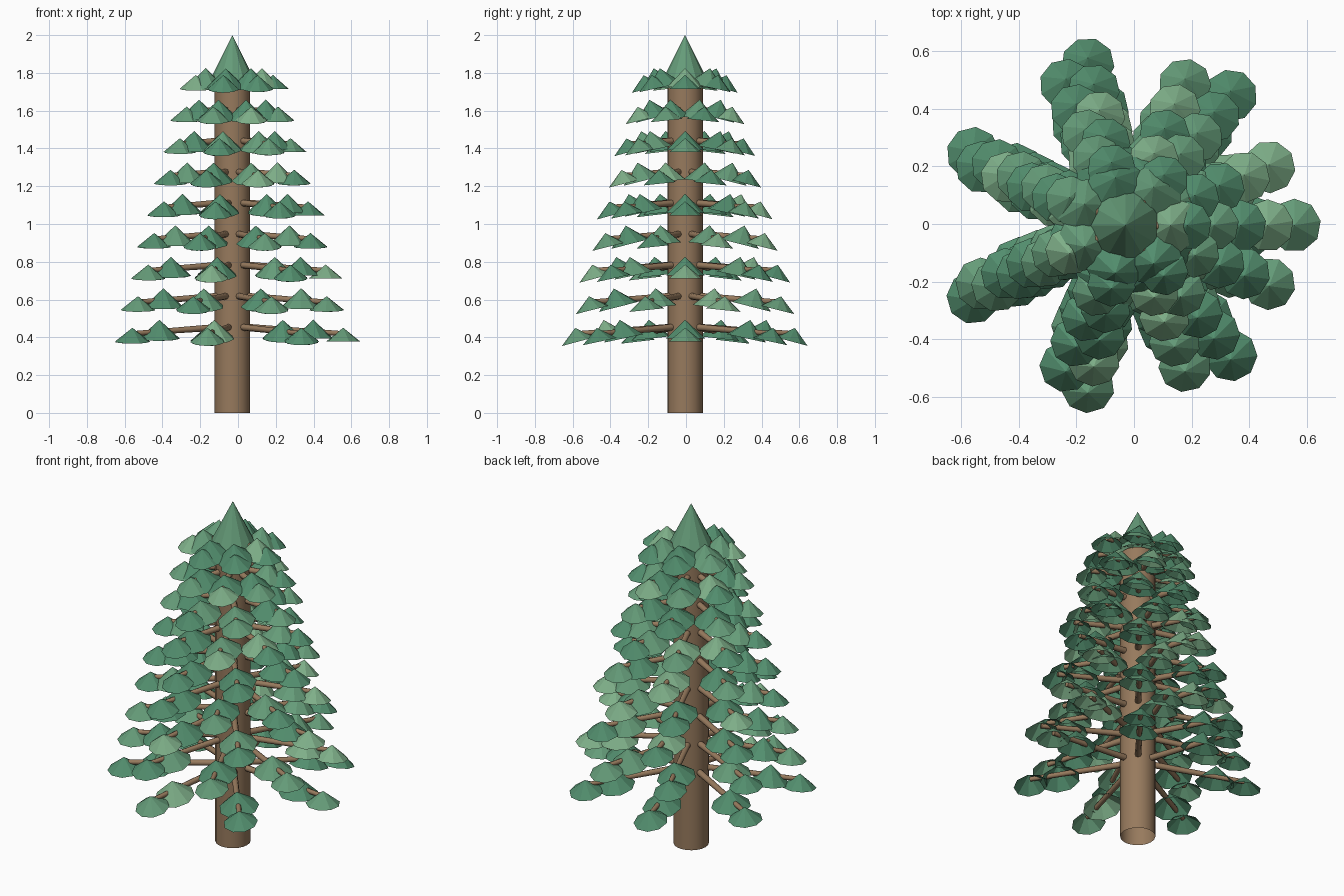
import bpy, bmesh, math, random
from mathutils import Matrix, Vector, Euler

if "Cube" in bpy.data.objects:
    bpy.data.objects.remove(bpy.data.objects["Cube"])

random.seed(4)
CX, CY = -0.03, -0.005
DROP = 0.06


def material(name, rgb):
    m = bpy.data.materials.new(name)
    m.diffuse_color = (*rgb, 1)
    m.use_nodes = True
    m.node_tree.nodes["Principled BSDF"].inputs["Base Color"].default_value = m.diffuse_color
    return m


def cone(bm, matrix, sides, r1, r2, depth, cap=False):
    bmesh.ops.create_cone(bm, cap_ends=cap, cap_tris=False, segments=sides,
                          radius1=r1, radius2=r2, depth=depth, matrix=matrix)


def finish(bm, name, mat, smooth=False):
    bmesh.ops.remove_doubles(bm, verts=bm.verts, dist=1e-5)
    me = bpy.data.meshes.new(name)
    bm.to_mesh(me)
    bm.free()
    me.materials.append(mat)
    ob = bpy.data.objects.new(name, me)
    bpy.context.collection.objects.link(ob)
    if smooth:
        bpy.context.view_layer.objects.active = ob
        ob.select_set(True)
        bpy.ops.object.shade_smooth_by_angle(angle=math.radians(50))
        ob.select_set(False)


bark = material("bark", (0.31, 0.195, 0.11))
greens = [material("needles_dark", (0.085, 0.27, 0.155)),
          material("needles_mid", (0.13, 0.33, 0.19)),
          material("needles_light", (0.21, 0.43, 0.25))]

# Trunk
bm = bmesh.new()
cone(bm, Matrix.Translation((CX, CY, 0.865)), 20, 0.094, 0.094, 1.73)
finish(bm, "trunk", bark, True)

# Treetop
bm = bmesh.new()
cone(bm, Matrix.Translation((CX, CY, 1.86)), 12, 0.14, 0, 0.28)
finish(bm, "treetop", greens[1])

# Tiers of drooping branches, each with an inner and an outer needle cone
branches = bmesh.new()
sprays = [bmesh.new() for _ in greens]
for tier in range(9):
    count = 8 if tier % 2 else 7
    z = 0.455 + 0.1645 * tier
    reach = 0.587 - 0.0465 * tier
    offset = math.pi / count if tier % 2 else 0
    for k in range(count):
        a = offset + math.tau * k / count
        out = Vector((math.cos(a), math.sin(a), 0))
        start = Vector((CX, CY, z)) + out * 0.06
        end = Vector((CX, CY, z - DROP * reach)) + out * reach
        d = end - start
        rot = d.to_track_quat('Z', 'Y').to_matrix().to_4x4()
        cone(branches, Matrix.Translation((start + end) / 2) @ rot,
             8, 0.018, 0.013, d.length, True)
        for f, r, h, lift in ((0.73, 0.108, 0.1, 0.014), (1.0, 0.093, 0.074, -0.006)):
            p = Vector((CX, CY, z - DROP * reach * f + lift)) + out * reach * f
            tilt = Euler((-0.27 * math.sin(a), 0, 0)).to_matrix().to_4x4()
            spin = Matrix.Rotation(a, 4, 'Z')
            bm = sprays[random.choice((0, 0, 1, 0, 2))]
            cone(bm, Matrix.Translation(p) @ tilt @ spin, 9,
                 r - 0.001 * tier, 0, h)

finish(branches, "branches", bark, True)
for bm, mat in zip(sprays, greens):
    finish(bm, mat.name, mat)
